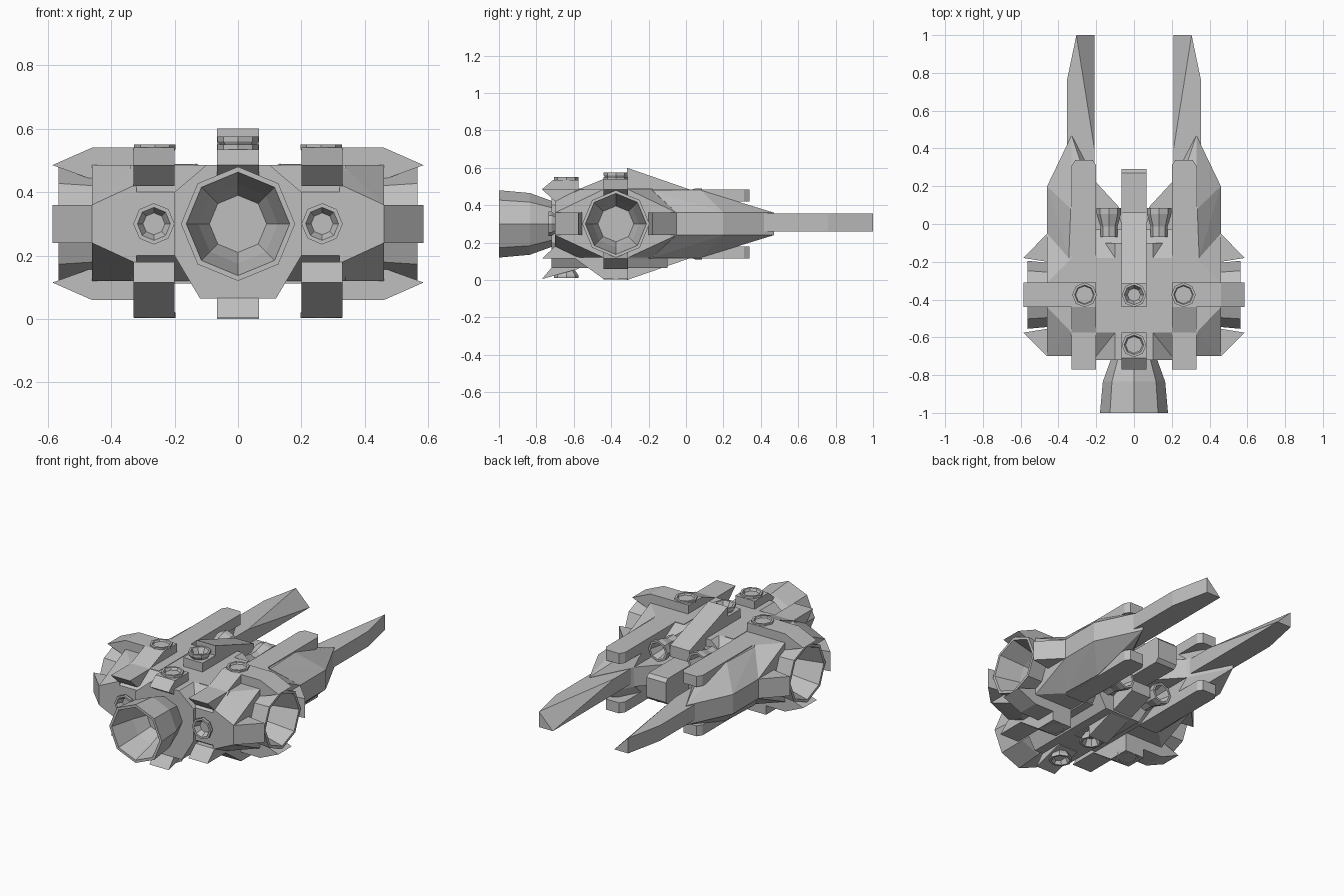
import bpy, bmesh
from mathutils import Vector

cube = bpy.data.objects.get("Cube")
if cube:
    bpy.data.objects.remove(cube, do_unlink=True)

grey = bpy.data.materials.new("hull_grey")
grey.use_nodes = True
color = (0.52, 0.52, 0.52, 1)
grey.diffuse_color = color
grey.node_tree.nodes["Principled BSDF"].inputs["Base Color"].default_value = color

MID = 0.30    # height of the ship's axis
HUB = -0.375  # depth of the side engines


def finish(name, bm):
    bmesh.ops.recalc_face_normals(bm, faces=bm.faces)
    me = bpy.data.meshes.new(name)
    bm.to_mesh(me)
    bm.free()
    me.materials.append(grey)
    ob = bpy.data.objects.new(name, me)
    bpy.context.collection.objects.link(ob)
    return ob


def hull(name, pts, mx=False, mz=False):
    """Convex solid, optionally repeated across x = 0 and across the axis height."""
    made = []
    for sx in ((1, -1) if mx else (1,)):
        for sz in ((1, -1) if mz else (1,)):
            bm = bmesh.new()
            for x, y, z in pts:
                bm.verts.new((sx * x, y, MID + sz * (z - MID)))
            bmesh.ops.convex_hull(bm, input=bm.verts)
            loose = [v for v in bm.verts if not v.link_faces]
            bmesh.ops.delete(bm, geom=loose, context='VERTS')
            side = ("_left" if sx > 0 else "_right") if mx else ""
            level = ("_upper" if sz > 0 else "_lower") if mz else ""
            made.append(finish(name + side + level, bm))
    return made


def prism(x0, x1, profile):
    return [(x, y, z) for x in (x0, x1) for y, z in profile]


def slab(outline, z0, z1):
    return [(x, y, z) for z in (z0, z1) for x, y in outline]


def box(x0, x1, y0, y1, z0, z1):
    return slab([(x0, y0), (x1, y0), (x1, y1), (x0, y1)], z0, z1)


def lathe(name, loc, direction, profile, sides=8):
    """Faceted turned part: profile pairs are (distance behind the mouth, radius)."""
    d = Vector(direction)
    up = Vector((0, 1, 0)) if abs(d.z) > 0.5 else Vector((0, 0, 1))
    bm = bmesh.new()
    verts = [bm.verts.new(Vector(loc) - d * t + up * r) for t, r in profile]
    edges = [bm.edges.new(p) for p in zip(verts, verts[1:])]
    bmesh.ops.spin(bm, geom=verts + edges, cent=loc, axis=d, angle=6.283185307,
                   steps=sides, use_merge=True)
    bmesh.ops.remove_doubles(bm, verts=bm.verts, dist=0.0005)
    return finish(name, bm)


ENGINE = [(.30, 0), (.29, .12), (.165, .165), (0, .18), (0, .163), (.15, .125), (.24, .09), (.24, 0)]
PORT = [(.07, 0), (.07, .045), (.045, .045), (.015, .065), (0, .065), (0, .052), (.04, .032), (.04, 0)]

# central body
body = [(-.70, .20), (-.70, .40), (-.575, .485), (-.18, .485), (-.03, .40),
        (-.03, .20), (-.18, .12), (-.575, .12)]
hull("body_core", prism(-.34, .34, body))
hull("engine_collar", [(x, y, z) for y in (-.72, -.10) for x, z in
     [(.12, .065), (.2, .2), (.2, .4), (.1, .485), (-.12, .065), (-.2, .2), (-.2, .4), (-.1, .485)]])
lathe("main_engine", (0, -1, MID), (0, -1, 0), ENGINE)

# side pods, bored out for their engines
pod_front = ([(.46, y, z) for y, z in [(-.70, .24), (-.70, .36), (-.44, .485), (-.31, .485),
              (-.05, .36), (-.05, .24), (-.31, .12), (-.44, .12)]]
             + prism(.32, .33, [(-.70, .18), (-.70, .42), (-.575, .485), (-.18, .485),
              (-.05, .42), (-.05, .18), (-.18, .12), (-.575, .12)]))
for pod, s in zip(hull("side_pod", pod_front, mx=True), (1, -1)):
    cutter = lathe("pod_bore", (s * .7, HUB, MID), (s, 0, 0), [(0, 0), (0, .178), (.4, .12), (.4, 0)])
    mod = pod.modifiers.new("bore", 'BOOLEAN')
    mod.operation = 'DIFFERENCE'
    mod.object = cutter
    bpy.context.view_layer.objects.active = pod
    bpy.ops.object.modifier_apply(modifier=mod.name)
    bpy.data.objects.remove(cutter, do_unlink=True)
    lathe("side_engine", (s * .565, HUB, MID), (s, 0, 0), ENGINE)

# guard plates around the side engines
guard = [(.20, .54), (.46, .54), (.585, .485), (.46, .44), (.20, .44)]
hull("engine_guard", [(x, y, z) for y in (-.44, -.31) for x, z in guard], mx=True, mz=True)
hull("front_guard", slab([(.33, -.70), (.46, -.70), (.585, -.575), (.46, -.555)], .24, .36), mx=True)
hull("rear_guard", slab([(.40, -.05), (.46, -.05), (.585, -.18), (.46, -.20)], .24, .36), mx=True)

# long plates over and under the shoulders, each with a ramp up to its port
hull("shoulder_plate", prism(.20, .33, [(-.77, .485), (-.575, .485), (-.575, .42), (-.70, .42)]),
     mx=True, mz=True)
hull("shoulder_ramp", prism(.20, .33, [(-.575, .485), (-.44, .54), (-.44, .44), (-.575, .44)]), mx=True)
hull("belly_mount", prism(.20, .33, [(-.60, .12), (-.44, .005), (-.31, .005), (-.31, .14), (-.60, .16)]),
     mx=True)

# centre spine, above and below
hull("spine_front", prism(-.066, .066, [(-.77, .485), (-.71, .535), (-.575, .535), (-.575, .44), (-.70, .44)]))
hull("spine_keel_tip", prism(-.066, .066, [(-.77, .005), (-.70, .09), (-.575, .09), (-.575, .06)]))
hull("spine_mount", box(-.066, .066, -.44, -.31, .44, .54), mz=True)
hull("spine_fin", prism(-.066, .066, [(-.315, .60), (-.315, .44), (.06, .40), (.06, .47), (0, .48)]), mz=True)
hull("spine_ridge", box(.14, .20, -.575, -.18, .44, .488), mx=True, mz=True)
hull("tail_block", prism(-.066, .066, [(-.10, .22), (-.10, .38), (.27, .38), (.29, .36), (.29, .24), (.27, .22)]))

# rear wings ending in a blade on the outer side
wing = slab([(.46, -.05), (.46, .20), (.33, .47), (.33, .20), (.20, .22), (.20, -.18)], .24, .36)
for h in (-1, 1):
    wing += slab([(.20, -.18), (.345, -.18), (.20, .08), (.335, .08)], MID + h * .18, MID + h * .175)
    wing += [(.33, .22, MID + h * .11)]
hull("rear_wing", wing, mx=True)
hull("wing_fillet", slab([(.05, -.10), (.22, -.10), (.22, .23), (.20, .22), (.08, .09)], .24, .36), mx=True)
hull("rear_block", slab([(.20, -.20), (.33, -.20), (.33, .31), (.31, .34), (.22, .34), (.20, .31)],
     .42, .485), mx=True, mz=True)

# prongs: the inner upper edge falls away towards a three-cornered tip
hull("prong", slab([(.21, .05), (.355, .05), (.355, .76), (.305, 1)], .26, .355)
     + [(.21, .40, .355), (.21, 1, .26)], mx=True)

# small thruster ports
for s in (-1, 1):
    lathe("shoulder_port", (s * .262, HUB, .55), (0, 0, 1), PORT)
    lathe("belly_port", (s * .262, HUB, .004), (0, 0, -1), PORT)
    lathe("front_port", (s * .265, -.735, MID), (0, -1, 0), PORT)
    for h in (-1, 1):
        lathe("rear_port", (s * .133, .085, MID + h * .125), (0, 1, 0), [(t * 2.2, r) for t, r in PORT])
    for y, reach in ((HUB, .275), (-.64, .25)):
        lathe("spine_port", (0, y, MID + s * (reach if s > 0 else .29)), (0, 0, s), PORT)
